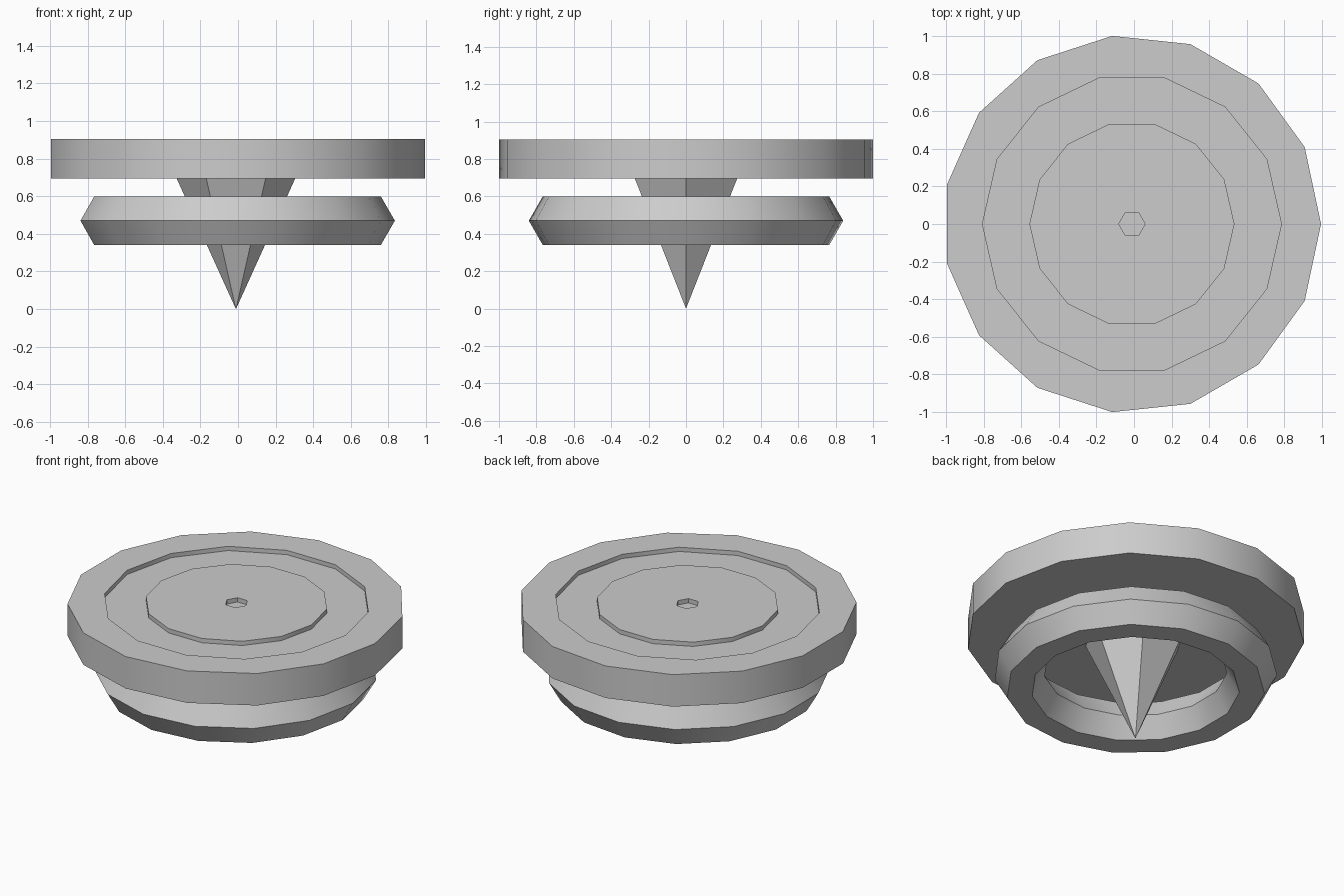
import bpy, bmesh, math
from mathutils import Matrix

cube = bpy.data.objects.get("Cube")
if cube:
    bpy.data.objects.remove(cube)

CENTRE_X = -0.011
TOP, BASE, SUNK = 0.905, 0.695, 0.877   # plate levels

grey = bpy.data.materials.new("light grey")
grey.use_nodes = True
colour = (0.604, 0.604, 0.604, 1)
grey.diffuse_color = colour
grey.node_tree.nodes["Principled BSDF"].inputs["Base Color"].default_value = colour


def ring(bm, sides, radius, z):
    """Closed polygon of edges with a corner on +x."""
    verts = []
    for i in range(sides):
        a = math.tau * i / sides
        verts.append(bm.verts.new((radius * math.cos(a), radius * math.sin(a), z)))
    edges = [bm.edges.new((verts[i - 1], verts[i])) for i in range(sides)]
    return verts, edges


def wall(bm, low, high):
    """Quads between two rings of equal side count."""
    a, b = low[0], high[0]
    return [bm.faces.new((a[i - 1], a[i], b[i], b[i - 1])) for i in range(len(a))]


def fill(bm, *rings):
    """Flat face inside the first ring, with the second ring as a hole."""
    if len(rings) == 1:
        bm.faces.new(rings[0][0])
    else:
        edges = [e for r in rings for e in r[1]]
        bmesh.ops.triangle_fill(bm, edges=edges, use_beauty=True, normal=(0, 0, 1))


def finish(bm, name, smooth=True):
    bmesh.ops.recalc_face_normals(bm, faces=bm.faces)
    bmesh.ops.transform(bm, matrix=Matrix.Translation((CENTRE_X, 0, 0)), verts=bm.verts)
    mesh = bpy.data.meshes.new(name)
    bm.to_mesh(mesh)
    bm.free()
    mesh.materials.append(grey)
    obj = bpy.data.objects.new(name, mesh)
    bpy.context.collection.objects.link(obj)
    if smooth:
        bpy.ops.object.select_all(action='DESELECT')
        obj.select_set(True)
        bpy.context.view_layer.objects.active = obj
        bpy.ops.object.shade_smooth_by_angle(angle=math.radians(30))


# Upper plate with a sunken circular track and a six-sided socket
bm = bmesh.new()
under, rim = ring(bm, 15, 1.0055, BASE), ring(bm, 15, 1.0055, TOP)
track_out, track_out_low = ring(bm, 14, 0.795, TOP), ring(bm, 14, 0.795, SUNK)
track_in, track_in_low = ring(bm, 14, 0.545, TOP), ring(bm, 14, 0.545, SUNK)
socket, socket_low = ring(bm, 6, 0.07, TOP), ring(bm, 6, 0.07, SUNK)
for low, high in ((under, rim), (track_out_low, track_out),
                  (track_in_low, track_in), (socket_low, socket)):
    wall(bm, low, high)
fill(bm, under)
fill(bm, rim, track_out)
fill(bm, track_out_low, track_in_low)
fill(bm, track_in, socket)
fill(bm, socket_low)
finish(bm, "upper_plate")

# Lower ring with a six-sided cross-section
bm = bmesh.new()
section = []
for k in range(6):
    a = math.tau * k / 6
    section.append(ring(bm, 15, 0.695 + 0.15 * math.cos(a), 0.47 + 0.15 * math.sin(a)))
for k in range(6):
    wall(bm, section[k - 1], section[k])
finish(bm, "lower_ring")

# Pointed six-sided spike, set slightly into the plate
bm = bmesh.new()
spike_top = ring(bm, 6, 0.32, BASE + 0.01)
tip = bm.verts.new((0, 0, 0))
for i in range(6):
    bm.faces.new((spike_top[0][i - 1], spike_top[0][i], tip))
fill(bm, spike_top)
finish(bm, "spike", smooth=False)
